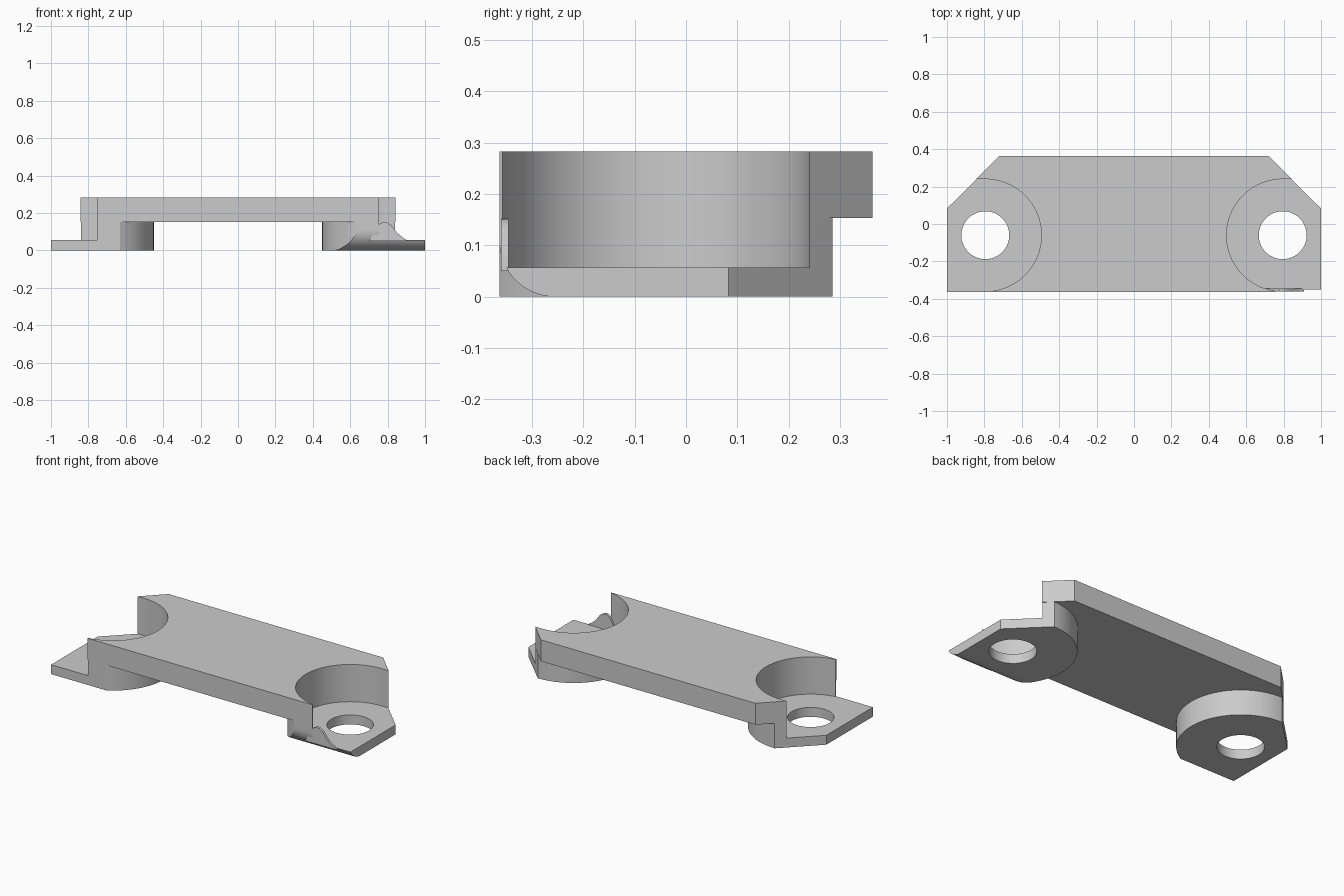
import bpy, bmesh
from math import sin, cos, radians

cube = bpy.data.objects.get("Cube")
if cube:
    bpy.data.objects.remove(cube, do_unlink=True)

grey = bpy.data.materials.new("plain grey")
grey.use_nodes = True
COLOR = (0.6, 0.6, 0.6, 1)
grey.diffuse_color = COLOR
grey.node_tree.nodes["Principled BSDF"].inputs["Base Color"].default_value = COLOR

CX, CY = 0.795, -0.06          # screw hole centre
FRONT, BACK = -0.363, 0.363
FLOOR, LUG_TOP, TOP = 0.057, 0.153, 0.283


def arc(cx, cy, r, a0, a1, n=40):
    angles = [radians(a0 + (a1 - a0) * i / n) for i in range(n + 1)]
    return [(cx + r * cos(a), cy + r * sin(a)) for a in angles]


def prism(name, points, lo, hi, axis="z"):
    """Extrude a flat outline between lo and hi along z, x or y."""
    place = {"z": lambda u, v, w: (u, v, w),
             "x": lambda u, v, w: (w, u, v),
             "y": lambda u, v, w: (u, w, v)}[axis]
    bm = bmesh.new()
    face = bm.faces.new([bm.verts.new(place(u, v, lo)) for u, v in points])
    grown = bmesh.ops.extrude_face_region(bm, geom=[face])["geom"]
    bmesh.ops.translate(bm, vec=place(0, 0, hi - lo),
                        verts=[g for g in grown if isinstance(g, bmesh.types.BMVert)])
    bmesh.ops.recalc_face_normals(bm, faces=bm.faces)
    mesh = bpy.data.meshes.new(name)
    bm.to_mesh(mesh)
    bm.free()
    mesh.materials.append(grey)
    ob = bpy.data.objects.new(name, mesh)
    bpy.context.collection.objects.link(ob)
    return ob


def activate(ob):
    bpy.ops.object.select_all(action="DESELECT")
    ob.select_set(True)
    bpy.context.view_layer.objects.active = ob


def cut(ob, cutter):
    cutter.hide_render = True
    activate(ob)
    mod = ob.modifiers.new("cut", "BOOLEAN")
    mod.operation, mod.solver, mod.object = "DIFFERENCE", "EXACT", cutter
    bpy.ops.object.modifier_apply(modifier=mod.name)
    bpy.data.objects.remove(cutter, do_unlink=True)


def smooth(ob):
    activate(ob)
    bpy.ops.object.shade_smooth_by_angle(angle=radians(30))


def side(points, s):
    return [(x * s, y) for x, y in points]


# Bridge bar with a rounded notch at each end
pocket_arc = arc(CX, CY, 0.30, 90, 262)
end = [(0.72, BACK), (0.843, 0.24)] + pocket_arc + [(0.755, FRONT)]
smooth(prism("bridge_bar", end + side(end[::-1], -1), LUG_TOP, TOP))

# Mounting lugs: rounded block, open pocket, screw hole
lug = arc(CX, CY, 0.345, 90, 241.4) + [(1, FRONT), (1, 0.083)]
pocket = pocket_arc + [(0.755, -0.5), (1.2, -0.5), (1.2, 0.24)]
hole = arc(CX, CY, 0.128, 0, 352.5, 47)
for s, name in ((1, "left_lug"), (-1, "right_lug")):
    ob = prism(name, side(lug, s), 0, LUG_TOP)
    cut(ob, prism("pocket_cutter", side(pocket, s), FLOOR, 0.4))
    cut(ob, prism("hole_cutter", side(hole, s), -0.1, 0.2))
    if s > 0:
        # Rounded lower front edge on one lug only
        edge = arc(-0.255, 0.108, 0.108, 270, 180, 16)
        edge += [(-0.5, 0.108), (-0.5, -0.1), (-0.255, -0.1)]
        cut(ob, prism("edge_cutter", edge, 0.4, 1.2, "x"))
    smooth(ob)

# Small leftover fin at the front of the rounded lug
fin = [(0.70, 0.05), (0.755, 0.14), (0.775, 0.152), (0.795, 0.15), (0.82, 0.135),
       (0.85, 0.095), (0.88, 0.07), (0.91, 0.05)]
smooth(prism("front_fin", fin, -0.36, -0.345, "y"))
